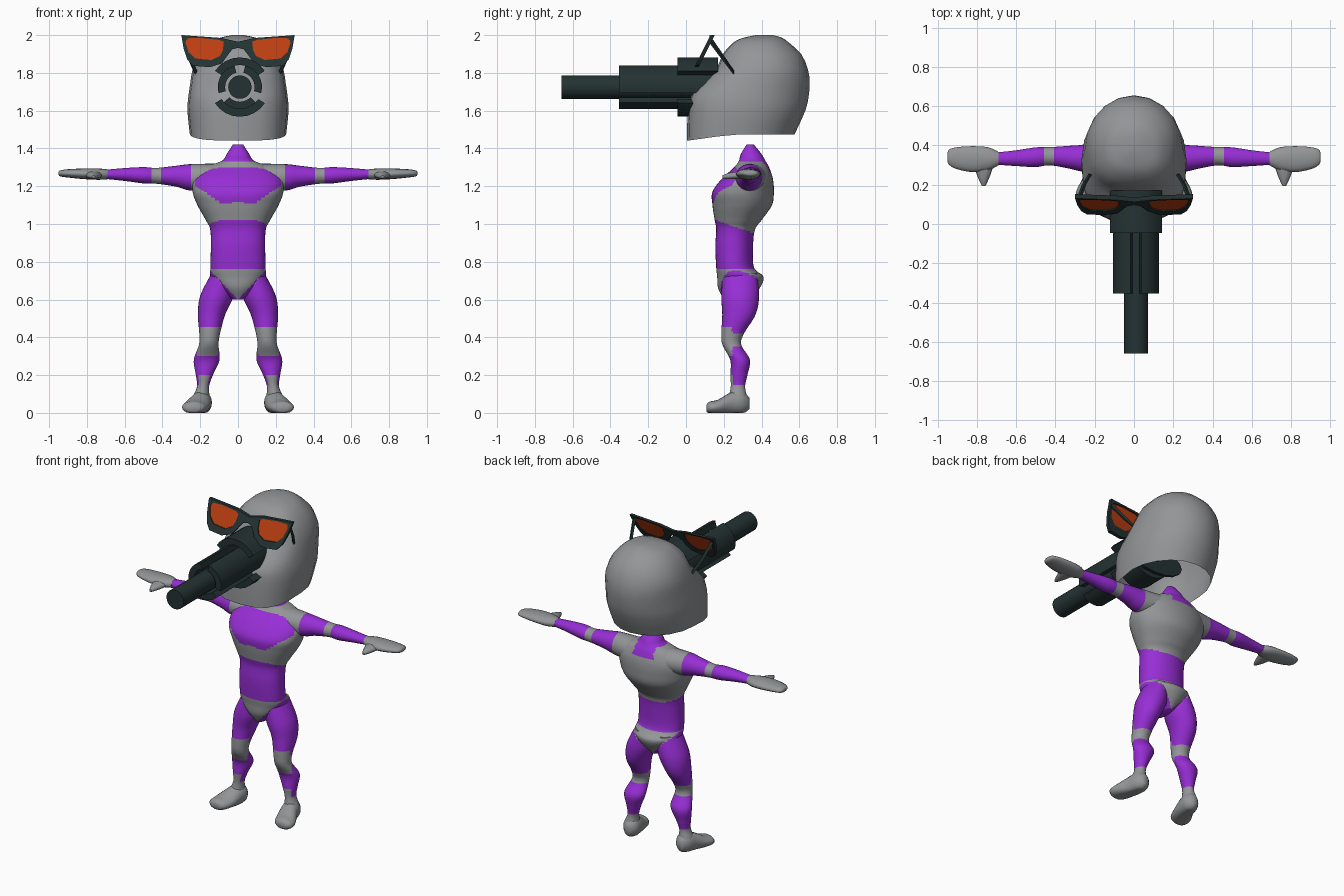
import bpy, bmesh, math
from mathutils import Vector

if "Cube" in bpy.data.objects:
    bpy.data.objects.remove(bpy.data.objects["Cube"])


def srgb(name, r, g, b):
    m = bpy.data.materials.new(name)
    lin = [((c / 255 + 0.055) / 1.055) ** 2.4 for c in (r, g, b)]
    m.diffuse_color = (*lin, 1)
    m.use_nodes = True
    m.node_tree.nodes["Principled BSDF"].inputs["Base Color"].default_value = m.diffuse_color
    return m


GREY = srgb("armour_grey", 147, 149, 151)
PURPLE = srgb("suit_purple", 151, 46, 213)
DARK = srgb("gunmetal", 36, 50, 50)
ORANGE = srgb("lens_orange", 186, 62, 16)


def finish(name, bm, mats, rule=None, angle=45):
    bmesh.ops.recalc_face_normals(bm, faces=bm.faces)
    if rule:
        for f in bm.faces:
            f.material_index = 1 if rule(f.calc_center_median()) else 0
    me = bpy.data.meshes.new(name)
    bm.to_mesh(me)
    bm.free()
    ob = bpy.data.objects.new(name, me)
    bpy.context.collection.objects.link(ob)
    for m in mats:
        me.materials.append(m)
    bpy.ops.object.select_all(action='DESELECT')
    ob.select_set(True)
    bpy.context.view_layer.objects.active = ob
    bpy.ops.object.shade_smooth_by_angle(angle=math.radians(angle))
    return ob


def spline(rows, sub):
    # Catmull-Rom interpolation between section rows
    out = []
    for i in range(len(rows) - 1):
        p = [rows[max(i - 1, 0)], rows[i], rows[i + 1], rows[min(i + 2, len(rows) - 1)]]
        for k in range(sub):
            t = k / sub
            out.append([0.5 * (2 * b + (c - a) * t + (2 * a - 5 * b + 4 * c - d) * t * t
                               + (3 * b - a - 3 * c + d) * t ** 3) for a, b, c, d in zip(*p)])
    return out + [list(rows[-1])]


def loft(name, axis, rows, mats, rule=None, sides=32, sub=6, power=2.0,
         side=1, open_start=False, tweak=None):
    # rows: position on axis, two centre coordinates, two radii
    bm = bmesh.new()
    rings = []
    for t, a, b, ra, rb in spline(rows, sub):
        ring = []
        for k in range(sides):
            w = 2 * math.pi * k / sides
            c, s = math.cos(w), math.sin(w)
            e = 2 / (power if s < 0 else 2)
            co = [a + max(ra, .004) * math.copysign(abs(c) ** e, c),
                  b + max(rb, .004) * math.copysign(abs(s) ** e, s)]
            co.insert(axis, t)
            if tweak:
                tweak(co)
            co[0] *= side
            ring.append(bm.verts.new(co))
        rings.append(ring)
    for r0, r1 in zip(rings, rings[1:]):
        for k in range(sides):
            j = (k + 1) % sides
            bm.faces.new((r0[k], r0[j], r1[j], r1[k]))
    bm.faces.new(rings[-1])
    if not open_start:
        bm.faces.new(rings[0])
    return finish(name, bm, mats, rule, 60)


def arc(name, r0, r1, y0, y1, a0, a1, seg, cx=.01, cz=1.725):
    # extruded ring segment running along y
    bm = bmesh.new()
    rows = []
    for k in range(seg + 1):
        w = math.radians(a0 + (a1 - a0) * k / seg)
        rows.append([bm.verts.new((cx + r * math.cos(w), y, cz + r * math.sin(w)))
                     for r, y in ((r0, y0), (r1, y0), (r1, y1), (r0, y1))])
    for p, q in zip(rows, rows[1:]):
        for k in range(4):
            j = (k + 1) % 4
            bm.faces.new((p[k], p[j], q[j], q[k]))
    bm.faces.new(rows[0])
    bm.faces.new(rows[-1])
    return finish(name, bm, [DARK], angle=35)


# --- torso, pelvis and neck
def briefs(c):
    return c.z > .60 + 1.05 * abs(c.x)


def torso_purple(c):
    ax = abs(c.x)
    if c.z < .765:
        return not briefs(c)
    if c.z < 1.02 - (c.y - .16) * .35:
        return True
    if c.z > 1.33:
        return True
    if c.y < .31:
        low = 1.11 + max(0, ax - .09) * .7 + max(0, .03 - ax) * .7
        return low < c.z < 1.30 - max(0, ax - .1) * .25 and ax < .225
    return ax < .07 and c.z > 1.27


torso = [(.60, .20, .34, .03), (.66, .17, .39, .10), (.72, .165, .41, .145), (.77, .16, .36, .146),
         (.88, .155, .355, .144), (.97, .16, .365, .147), (1.02, .152, .40, .17), (1.10, .14, .455, .215),
         (1.17, .14, .465, .24), (1.24, .19, .46, .235), (1.30, .255, .44, .17),
         (1.335, .28, .42, .085), (1.37, .29, .40, .06), (1.42, .32, .36, .028)]
loft("torso", 2, [(z, 0, (f + b) / 2, w, (b - f) / 2) for z, f, b, w in torso],
     [GREY, PURPLE], torso_purple, sides=64, sub=9, power=2.4)


# --- limbs
def leg_purple(c):
    if c.z > .55:
        return not briefs(c)
    front = c.y < .245
    knee_low, knee_high = (.30, .45) if front else (.355, .42)
    ankle = .15 + (.05 if c.y < .25 else 0)
    return c.z > knee_high or ankle < c.z < knee_low


def arm_purple(c):
    x = abs(c.x)
    return .25 < x < .41 or .455 < x < .70


def flat_sole(co):
    co[2] = max(co[2], 0)


leg = [(.74, .08, .285, .06, .09), (.62, .112, .287, .088, .10), (.52, .14, .28, .072, .088),
       (.42, .15, .247, .055, .06), (.36, .155, .243, .052, .05), (.28, .166, .286, .068, .052),
       (.20, .178, .28, .045, .045), (.14, .185, .275, .032, .038), (.08, .195, .275, .045, .048),
       (.03, .195, .275, .045, .048)]
foot = [(.335, .19, .05, .02, .03), (.30, .19, .055, .05, .06), (.24, .20, .05, .058, .06),
        (.17, .225, .032, .068, .038), (.125, .235, .028, .058, .032), (.108, .235, .025, .03, .018)]
arm = [(.10, .345, 1.245, .09, .075), (.25, .335, 1.247, .07, .07), (.33, .34, 1.253, .058, .055),
       (.43, .345, 1.255, .046, .042), (.50, .34, 1.258, .05, .043), (.60, .335, 1.262, .04, .034),
       (.70, .333, 1.263, .031, .024), (.72, .333, 1.263, .03, .02)]
hand = [(.69, .333, 1.263, .034, .026), (.74, .332, 1.264, .058, .030), (.82, .33, 1.266, .066, .028),
        (.90, .335, 1.268, .056, .022), (.94, .34, 1.268, .04, .016), (.95, .34, 1.268, .02, .008)]
thumb = [(.30, .765, 1.26, .05, .022), (.26, .765, 1.257, .038, .02),
         (.22, .765, 1.253, .022, .016), (.193, .765, 1.25, .008, .008)]
for tag, s in (("right", 1), ("left", -1)):
    loft("leg_" + tag, 2, leg, [GREY, PURPLE], leg_purple, sub=8, side=s)
    loft("foot_" + tag, 1, foot, [GREY], sides=20, sub=3, side=s, tweak=flat_sole)
    loft("arm_" + tag, 0, arm, [GREY, PURPLE], arm_purple, sides=24, sub=8, side=s)
    loft("hand_" + tag, 0, hand, [GREY], sides=16, sub=3, side=s)
    loft("thumb_" + tag, 1, thumb, [GREY], sides=10, sub=2, side=s)


# --- hollow helmet, open underneath with a dipping chin edge
def chin_dip(co):
    if co[2] < 1.53:
        co[2] -= .035 * max(0, 1 - co[1] / .25) * (1.53 - co[2]) / .055


shell = [(1.475, .005, .575, .255), (1.60, .01, .632, .268), (1.68, .025, .65, .262),
         (1.75, .09, .655, .252), (1.82, .16, .645, .24), (1.90, .195, .61, .205),
         (1.96, .25, .545, .15), (1.985, .30, .51, .10), (2.0, .37, .46, .03)]
loft("helmet", 2, [(z, 0, (f + b) / 2, w, (b - f) / 2) for z, f, b, w in shell],
     [GREY], sides=20, sub=2, power=2.8, open_start=True, tweak=chin_dip)
# dark liner behind the face
loft("mask_liner", 1, [(.18, 0, 1.68, .20, .09), (.20, 0, 1.68, .20, .09)], [DARK], sides=16, sub=1)

# --- barrel snout: tube, split sleeve and collar plates
loft("barrel", 1, [(-.66, .01, 1.725, .062, .062), (.22, .01, 1.725, .062, .062)], [DARK], sides=20, sub=1)
for i in range(3):
    arc("sleeve_%d" % i, .078, .117, -.355, .20, 104 + 120 * i, 196 + 120 * i, 8)
for i, a in enumerate((90, 270)):
    arc("collar_%d" % i, .117, .157, -.045, .17, a - 57, a + 57, 8)


# --- tilted glasses
def tilt(x, z, off=0):
    k = (z - 1.83) / .17
    return Vector((x, .055 + .085 * k - off, z))


def plate(name, loops, mat, thick, off):
    # fill outline with holes, then give it thickness
    bm = bmesh.new()
    edges = []
    for loop in loops:
        vs = [bm.verts.new(tilt(x, z, off)) for x, z in loop]
        edges += [bm.edges.new((a, b)) for a, b in zip(vs, vs[1:] + vs[:1])]
    bmesh.ops.triangle_fill(bm, use_beauty=True, use_dissolve=False, edges=edges)
    ext = bmesh.ops.extrude_face_region(bm, geom=bm.faces[:])
    bmesh.ops.translate(bm, vec=(0, thick, 0),
                        verts=[v for v in ext["geom"] if isinstance(v, bmesh.types.BMVert)])
    return finish(name, bm, [mat], angle=30)


half = [(.09, 1.985), (.30, 2.0), (.288, 1.93), (.268, 1.87), (.24, 1.838), (.15, 1.83),
        (.085, 1.85), (.05, 1.90), (.03, 1.925)]
rim = [(0, 1.965)] + half + [(0, 1.932)] + [(-x, z) for x, z in reversed(half)]
lens = [(.075, 1.965), (.10, 1.975), (.20, 1.985), (.272, 1.983), (.278, 1.96), (.262, 1.91),
        (.225, 1.876), (.14, 1.868), (.095, 1.89), (.08, 1.92)]
mirror_lens = [(-x, z) for x, z in lens]
plate("glasses_frame", [rim, lens, mirror_lens], DARK, .022, .01)
for tag, pts in (("right", lens), ("left", mirror_lens)):
    plate("lens_" + tag, [pts], ORANGE, .008, .004)
for tag, s in (("right", 1), ("left", -1)):
    loft("temple_" + tag, 1, [(.125, .282, 1.98, .012, .022), (.20, .255, 1.875, .011, .018),
                              (.255, .222, 1.80, .010, .012)], [DARK], sides=4, sub=1, side=s)
